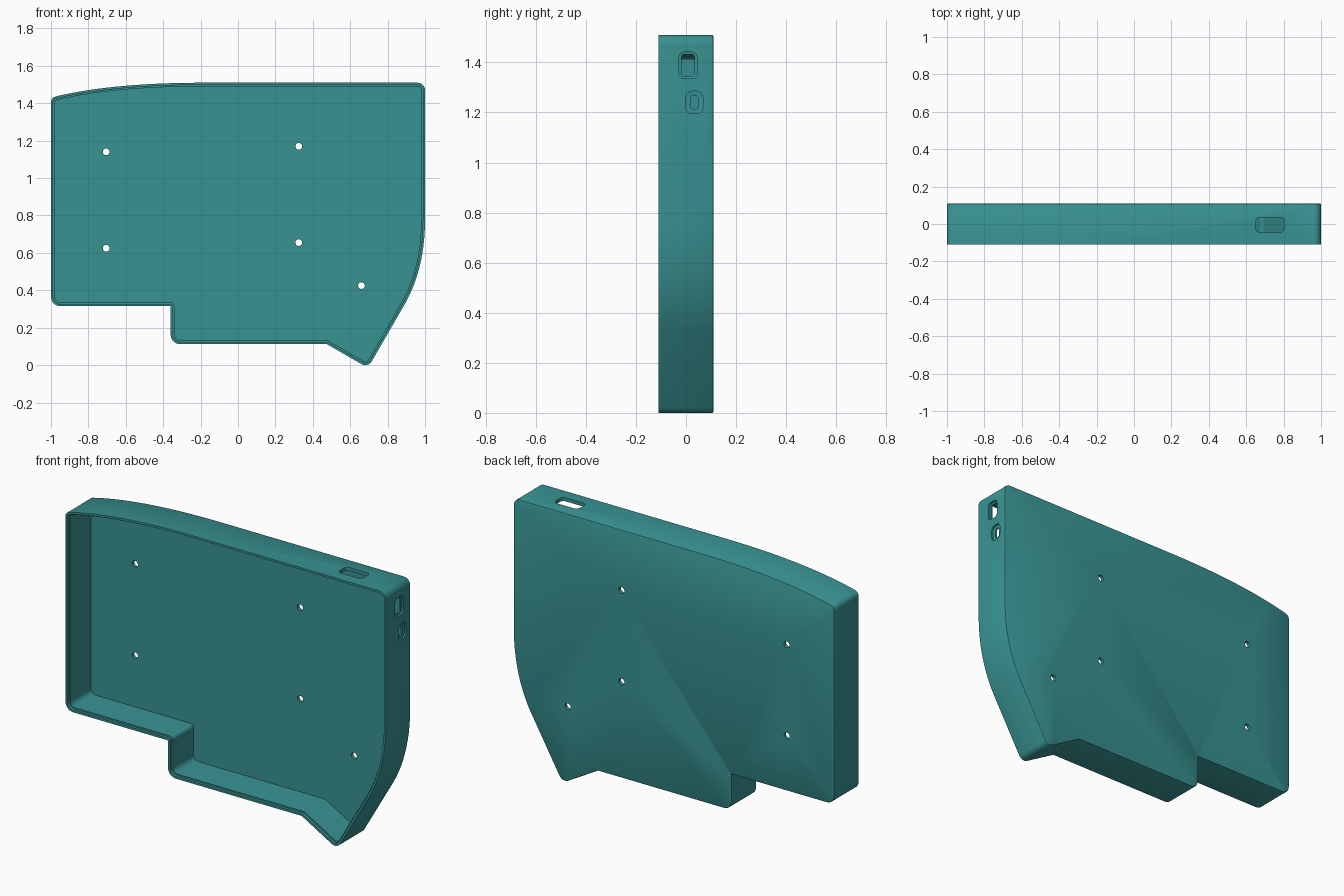
import bpy, bmesh, math
from mathutils import Vector

if "Cube" in bpy.data.objects:
    bpy.data.objects.remove(bpy.data.objects["Cube"])

DEPTH, LIP, WALL = 0.11, 0.012, 0.02


def bezier(a, b, c, n):
    return [((1-t)**2*a[0] + 2*t*(1-t)*b[0] + t*t*c[0],
             (1-t)**2*a[1] + 2*t*(1-t)*b[1] + t*t*c[1], 0)
            for t in (i / n for i in range(n + 1))]


# Outline corners (x, z, fillet radius), counter-clockwise seen from the front
top = bezier((-0.2, 1.51), (-0.7, 1.508), (-1, 1.43), 16)
top[-1] = (-1, 1.43, 0.03)
side = bezier((0.89, 0.323), (1, 0.514), (1, 0.78), 14)
CORNERS = [(-1, 0.315, 0.05), (-0.36, 0.315, 0.002), (-0.36, 0.112, 0.05),
           (0.475, 0.112, 0), (0.695, -0.015, 0.04),
           *side, (1, 1.51, 0.04), *top]


def outline(d):
    """Outline moved inward by d, with its corners filleted."""
    pts = [Vector(c[:2]) for c in CORNERS]
    out, n = [], len(pts)
    for i, p in enumerate(pts):
        u = (p - pts[i - 1]).normalized()
        v = (pts[(i + 1) % n] - p).normalized()
        n1, n2 = Vector((-u.y, u.x)), Vector((-v.y, v.x))
        miter = (n1 + n2) / (1 + n1.dot(n2))
        q = p + miter * d
        r = CORNERS[i][2]
        if r == 0:
            out.append(q)
            continue
        s = 1 if u.x * v.y - u.y * v.x > 0 else -1
        r = max(r - s * d, 0.003)
        c = q + miter * r * s
        a = math.atan2(-s * n1.y, -s * n1.x)
        turn = s * n1.angle(n2)
        for k in range(9):
            t = a + turn * k / 8
            out.append(c + r * Vector((math.cos(t), math.sin(t))))
    return out


def make_object(name, bm):
    bmesh.ops.recalc_face_normals(bm, faces=bm.faces)
    mesh = bpy.data.meshes.new(name)
    bm.to_mesh(mesh)
    bm.free()
    ob = bpy.data.objects.new(name, mesh)
    bpy.context.collection.objects.link(ob)
    return ob


def loft(name, rings):
    """Closed solid through matching rings of 3D points."""
    bm = bmesh.new()
    loops = [[bm.verts.new(p) for p in ring] for ring in rings]
    for a, b in zip(loops, loops[1:]):
        for i in range(len(a)):
            j = (i + 1) % len(a)
            bm.faces.new((a[i], a[j], b[j], b[i]))
    bm.faces.new(loops[0])
    bm.faces.new(loops[-1])
    return make_object(name, bm)


# Tray: softened back, outer wall, rim, stepped lip, inner wall and floor
profile = [(0.006, DEPTH), (0.002, DEPTH - 0.002), (0, DEPTH - 0.006),
           (0, -DEPTH), (LIP, -DEPTH), (LIP, -DEPTH + 0.015),
           (WALL, -DEPTH + 0.015), (WALL, DEPTH - WALL)]
case = loft("case_tray", [[(p.x, y, p.y) for p in outline(d)] for d, y in profile])


def rounded_rect(w, h, r):
    pts = []
    for k, (sx, sy) in enumerate(((1, 1), (-1, 1), (-1, -1), (1, -1))):
        for i in range(7):
            t = math.radians(90 * k + 15 * i)
            pts.append((sx * (w/2 - r) + r * math.cos(t),
                        sy * (h/2 - r) + r * math.sin(t)))
    return pts


def cut(tool):
    tool.hide_render = True
    mod = case.modifiers.new("cut", 'BOOLEAN')
    mod.operation, mod.solver, mod.object = 'DIFFERENCE', 'EXACT', tool
    bpy.context.view_layer.objects.active = case
    bpy.ops.object.modifier_apply(modifier=mod.name)
    bpy.data.objects.remove(tool)


# Recessed side ports: centre y, z, outer size, inner size
for y, z, w, h, w2, h2 in ((0.008, 1.388, 0.074, 0.106, 0.052, 0.086),
                           (0.033, 1.24, 0.068, 0.09, 0.03, 0.055)):
    big, small = rounded_rect(w, h, 0.024), rounded_rect(w2, h2, 0.012)
    cut(loft("port_cutter", [[(x, y + a, z + b) for a, b in ring]
                             for x, ring in ((1.02, big), (0.99, big),
                                             (0.988, small), (0.96, small))]))

# Top slot
slot = rounded_rect(0.15, 0.08, 0.022)
cut(loft("slot_cutter", [[(0.727 + a, -0.005 + b, z) for a, b in slot]
                         for z in (1.46, 1.53)]))

# Screw holes through the floor
for x, z in ((-0.705, 1.14), (0.325, 1.17), (-0.705, 0.625),
             (0.325, 0.655), (0.66, 0.425)):
    circle = [(x + 0.018 * math.cos(math.tau * i / 24),
               z + 0.018 * math.sin(math.tau * i / 24)) for i in range(24)]
    cut(loft("screw_cutter", [[(a, y, b) for a, b in circle] for y in (0.05, 0.15)]))

# Teal finish and smooth curved walls
mat = bpy.data.materials.new("teal")
mat.diffuse_color = (0.04, 0.29, 0.29, 1)
mat.use_nodes = True
mat.node_tree.nodes["Principled BSDF"].inputs["Base Color"].default_value = mat.diffuse_color
case.data.materials.clear()
case.data.materials.append(mat)
case.select_set(True)
bpy.context.view_layer.objects.active = case
bpy.ops.object.shade_smooth_by_angle(angle=math.radians(30))
